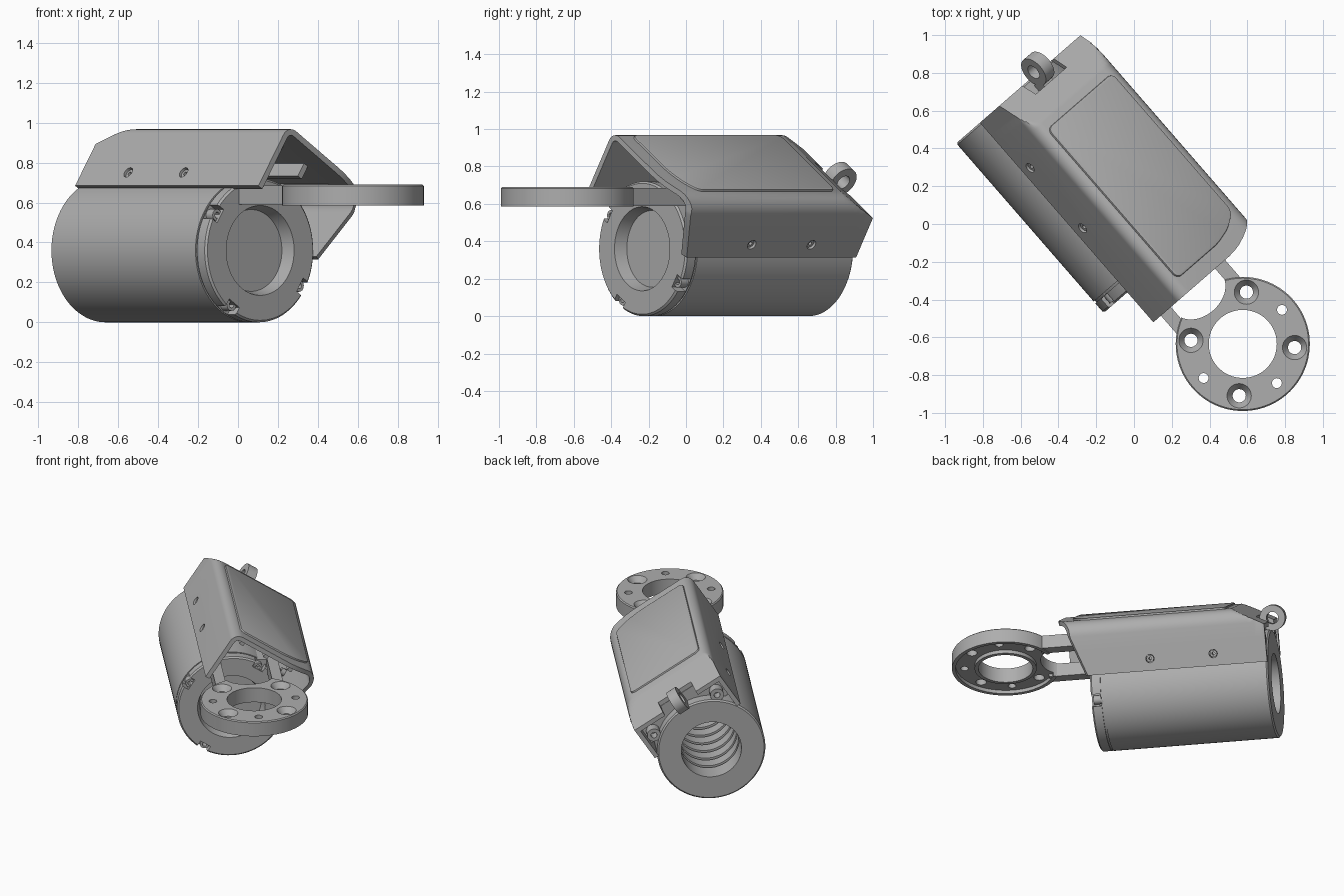
import bpy, bmesh, math
from mathutils import Matrix, Vector

if "Cube" in bpy.data.objects:
    bpy.data.objects.remove(bpy.data.objects["Cube"], do_unlink=True)

grey = bpy.data.materials.new("machined_grey")
grey.use_nodes = True
GREY = (0.42, 0.42, 0.42, 1)
grey.diffuse_color = GREY
grey.node_tree.nodes["Principled BSDF"].inputs["Base Color"].default_value = GREY

rot, T = Matrix.Rotation, Matrix.Translation
BODY = rot(math.radians(-49), 4, 'Z')            # x runs along the barrel
COVER = BODY @ rot(math.radians(-33), 4, 'X')    # cover is rolled to one side
TO_Y = rot(math.pi / 2, 4, 'Z')
TO_Z = rot(-math.pi / 2, 4, 'Y')
BARREL = BODY @ T((0, -0.07, 0.36))
parts = []


def finish(bm, name, matrix):
    bmesh.ops.remove_doubles(bm, verts=bm.verts, dist=1e-5)
    bmesh.ops.recalc_face_normals(bm, faces=bm.faces)
    bm.transform(matrix)
    mesh = bpy.data.meshes.new(name)
    bm.to_mesh(mesh)
    bm.free()
    mesh.materials.append(grey)
    ob = bpy.data.objects.new(name, mesh)
    bpy.context.collection.objects.link(ob)
    parts.append(ob)
    return ob


def box(name, matrix, lo, hi):
    bm = bmesh.new()
    lo, hi = Vector(lo), Vector(hi)
    size = hi - lo
    bmesh.ops.create_cube(bm, size=1, matrix=T((lo + hi) / 2) @ Matrix.Diagonal((*size, 1)))
    return finish(bm, name, matrix)


def lathe(name, matrix, profile, steps=64):
    """Closed (axial, radius) profile turned around local x."""
    bm = bmesh.new()
    rings = []
    for k in range(steps):
        a = 2 * math.pi * k / steps
        rings.append([bm.verts.new((x, r * math.cos(a), r * math.sin(a))) for x, r in profile])
    n = len(profile)
    for k in range(steps):
        p, q = rings[k], rings[(k + 1) % steps]
        for i in range(n):
            j = (i + 1) % n
            if profile[i][1] + profile[j][1] > 0:
                bm.faces.new((p[i], p[j], q[j], q[i]))
    return finish(bm, name, matrix)


def tube(name, matrix, a, b, outer, inner=0, steps=32):
    return lathe(name, matrix, [(a, inner), (a, outer), (b, outer), (b, inner)], steps)


def cut(ob, cutters):
    for c in cutters:
        mod = ob.modifiers.new("cut", 'BOOLEAN')
        mod.object, mod.operation, mod.solver = c, 'DIFFERENCE', 'EXACT'
    bpy.context.view_layer.update()
    mesh = bpy.data.meshes.new_from_object(ob.evaluated_get(bpy.context.evaluated_depsgraph_get()))
    ob.modifiers.clear()
    ob.data = mesh
    for c in cutters:
        parts.remove(c)
        bpy.data.objects.remove(c, do_unlink=True)


# Barrel with grooved rear bore and recessed front disc
profile = [(-0.94, 0.2), (-0.94, 0.35), (-0.93, 0.36), (0.17, 0.36), (0.17, 0.352),
           (0.182, 0.352), (0.182, 0.36), (0.24, 0.36), (0.25, 0.35), (0.25, 0.225),
           (0.18, 0.205), (0.18, 0), (0.16, 0), (0.16, 0.2)]
for k in range(8):
    g = 0.06 - 0.12 * k
    profile += [(g + 0.015, 0.2), (g + 0.015, 0.225), (g - 0.015, 0.225), (g - 0.015, 0.2)]
barrel = lathe("barrel", BARREL, profile, 96)
notches = []
for k in range(4):
    spoke = BARREL @ rot(math.radians(57 + 90 * k), 4, 'X')
    notches.append(box("notch", spoke, (0.185, 0.315, -0.04), (0.3, 0.4, 0.04)))
    tube("barrel_screw", spoke @ T((0, 0.325, 0)), 0.15, 0.235, 0.03, 0.015, 20)
cut(barrel, notches)


# Cover: rounded channel swept along the barrel
LEFT, RIGHT, ROOF, FOOT, WALL = -0.594, 0.085, 0.795, 0.43, 0.03


def cover_path(off):
    pts = [(LEFT + off, FOOT)]
    for cx, r, start in ((LEFT, 0.06, 180), (RIGHT, 0.1, 90)):
        c = (cx + r if cx == LEFT else cx - r, ROOF - r)
        for k in range(9):
            a = math.radians(start - 90 * k / 8)
            pts.append((c[0] + (r - off) * math.cos(a), c[1] + (r - off) * math.sin(a)))
        if cx == LEFT:
            pts += [(t, ROOF - off) for t in (-0.4, -0.25, -0.2, -0.15, -0.1, -0.05)]
    return pts + [(RIGHT - off, 0.6), (RIGHT - off, FOOT)]


def front_edge(t, n):
    swing = min(max((t + 0.2) / 0.28, 0), 1)
    drop = max(0.7 - n, 0) / 0.27 if t > 0 else 0
    return 0.46 - 0.1 * swing ** 2 - 0.1 * drop


loop = [(t, n, 0) for t, n in cover_path(0)] + [(t, n, WALL) for t, n in reversed(cover_path(WALL))]
bm = bmesh.new()
rows = []
STEPS = 10
for k in range(STEPS + 2):
    limit = ROOF - 0.115 * max(1 - k / STEPS, 0)
    u = -0.94 + 0.22 * k / STEPS
    rows.append([bm.verts.new((front_edge(t, n) if k > STEPS else u, t, min(n, limit - off)))
                 for t, n, off in loop])
count = len(loop)
for p, q in zip(rows, rows[1:]):
    for i in range(count):
        j = (i + 1) % count
        bm.faces.new((p[i], p[j], q[j], q[i]))
for row in (rows[0], rows[-1]):
    for i in range(count // 2 - 1):
        bm.faces.new((row[i], row[i + 1], row[-2 - i], row[-1 - i]))
cover = finish(bm, "cover", COVER)
cutters = [box("pocket", COVER, (-1.1, -0.4, 0.55), (-0.86, -0.14, 0.9))]
for u in (-0.585, -0.162):
    side = COVER @ T((u, 0, 0.51)) @ TO_Y
    cutters.append(tube("screw_hole", side, -0.8, 0.3, 0.028))
    tube("left_cover_screw", side, LEFT + 0.012, LEFT + 0.06, 0.024, 0.01, 20)
    tube("right_cover_screw", side, RIGHT - 0.06, RIGHT - 0.012, 0.024, 0.01, 20)
cut(cover, cutters)

# Raised roof panel with rounded corners
bm = bmesh.new()
outline = [(-0.68, -0.54), (-0.68, 0.0), (0.29, 0.0), (0.345, -0.09), (0.37, -0.2), (0.37, -0.54)]
face = bm.faces.new([bm.verts.new((u, t, ROOF - 0.01)) for u, t in outline])
top = bmesh.ops.extrude_face_region(bm, geom=[face])["geom"]
top_verts = [g for g in top if isinstance(g, bmesh.types.BMVert)]
bmesh.ops.translate(bm, verts=top_verts, vec=(0, 0, 0.022))
uprights = [e for e in bm.edges if abs(e.verts[0].co.z - e.verts[1].co.z) > 0.01]
bmesh.ops.bevel(bm, geom=uprights, offset=0.035, segments=4, profile=0.5, affect='EDGES')
rim = [e for e in bm.edges if min(v.co.z for v in e.verts) > ROOF]
bmesh.ops.bevel(bm, geom=rim, offset=0.008, segments=2, profile=0.5, affect='EDGES')
finish(bm, "roof_panel", COVER)

# Inner rails, rear bulkhead and its bosses
for t in (-0.46, -0.27, -0.08):
    box("roof_rail", COVER, (-0.68, t - 0.015, 0.69), (0.3, t + 0.015, 0.77))
box("rear_bulkhead", COVER, (-0.86, LEFT + 0.025, 0.5), (-0.83, RIGHT - 0.025, 0.69))
for t in (-0.5, 0.0):
    tube("rear_boss", COVER @ T((0, t, 0.57)), -0.93, -0.85, 0.045, 0.02)

# Rear lug eye and its strap
tube("lug_eye", COVER @ T((-0.955, -0.27, 0.7)) @ TO_Y, -0.035, 0.035, 0.085, 0.04, 40)
box("lug_strap", COVER, (-0.9, -0.305, 0.62), (-0.83, -0.235, 0.69))

# Flange ring with countersunk and plain holes
HUB = BODY @ T((0.857, 0.018, 0)) @ TO_Z
flange = lathe("flange", HUB, [
    (0.69, 0.18), (0.69, 0.348), (0.683, 0.355), (0.585, 0.355), (0.585, 0.33),
    (0.61, 0.33), (0.61, 0.205), (0.585, 0.205), (0.585, 0.18)], 96)
cutters = []
for k in range(7):
    a = math.radians(-4 + 45 * k + (45 if k > 2 else 0))
    # world angle; the slot beside the arms takes the place of one hole
    spot = T((0.576 + 0.275 * math.cos(a), -0.635 + 0.275 * math.sin(a), 0)) @ TO_Z
    if k in (0, 2, 3, 5):
        cutters.append(lathe("countersink", spot, [
            (0.5, 0), (0.5, 0.035), (0.65, 0.035), (0.695, 0.068), (0.695, 0)], 32))
    else:
        cutters.append(tube("plain_hole", spot, 0.5, 0.8, 0.026))
slot = BODY @ T((0.5, 0.016, 0)) @ Matrix.Diagonal((0.12, 0.16, 1, 1)) @ TO_Z
cutters.append(tube("arm_slot", slot, 0.5, 0.8, 1, 0, 64))
cut(flange, cutters)

# Arms carrying the flange
for side in (-1, 1):
    edges = sorted((0.014 + side * 0.155, 0.014 + side * 0.225))
    box("flange_arm", BODY, (0.1, edges[0], 0.59), (0.59, edges[1], 0.685))
box("arm_bridge", BODY, (0.0, -0.21, 0.6), (0.2, 0.239, 0.67))

# Smooth round surfaces, keep edges sharp
bpy.ops.object.select_all(action='DESELECT')
for ob in parts:
    ob.select_set(True)
bpy.context.view_layer.objects.active = barrel
bpy.ops.object.shade_smooth_by_angle(angle=math.radians(30))
